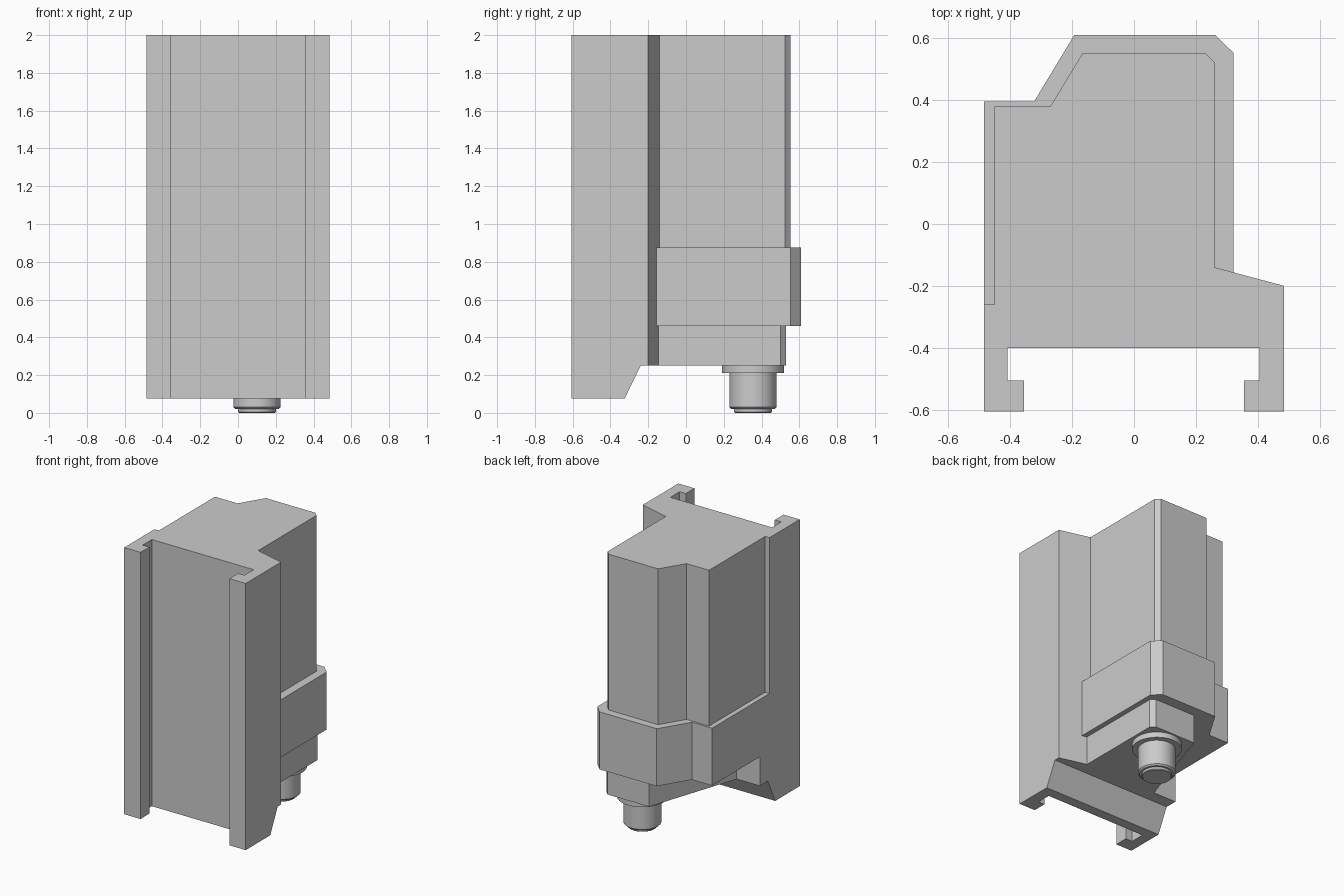
import bpy, bmesh, math
from mathutils import Vector

if "Cube" in bpy.data.objects:
    bpy.data.objects.remove(bpy.data.objects["Cube"], do_unlink=True)

grey = bpy.data.materials.new("light grey")
grey.use_nodes = True
grey.diffuse_color = (0.6, 0.6, 0.6, 1)
grey.node_tree.nodes["Principled BSDF"].inputs["Base Color"].default_value = (0.6, 0.6, 0.6, 1)

FLOOR = 0.25          # underside of the housing
FOOT = 0.075          # underside of the mounting rail
SLANT = (-0.325, -0.24)  # the underside rises between these depths


def make_object(name, bm):
    bmesh.ops.recalc_face_normals(bm, faces=bm.faces)
    mesh = bpy.data.meshes.new(name)
    bm.to_mesh(mesh)
    bm.free()
    mesh.materials.append(grey)
    ob = bpy.data.objects.new(name, mesh)
    bpy.context.collection.objects.link(ob)
    return ob


def prism(name, outline, low, high, slanted=False):
    """Extrude a plan outline upwards, optionally with the slanted underside."""
    bm = bmesh.new()
    face = bm.faces.new([bm.verts.new((x, y, low)) for x, y in outline])
    new = bmesh.ops.extrude_face_region(bm, geom=[face])["geom"]
    for v in new:
        if isinstance(v, bmesh.types.BMVert):
            v.co.z = high
    if slanted:
        for y in SLANT:
            bmesh.ops.bisect_plane(bm, geom=bm.verts[:] + bm.edges[:] + bm.faces[:],
                                   plane_co=Vector((0, y, 0)), plane_no=Vector((0, 1, 0)))
        for v in bm.verts:
            if v.co.z < low + 0.001:
                t = (v.co.y - SLANT[0]) / (SLANT[1] - SLANT[0])
                v.co.z = FOOT + (FLOOR - FOOT) * min(max(t, 0), 1)
    return make_object(name, bm)


# Mounting rail: a channel with two inward lips and a sloped right shoulder
seam = -0.26
prism("mounting_rail", [
    (-0.485, -0.605), (-0.355, -0.605), (-0.355, -0.505), (-0.408, -0.505),
    (-0.408, -0.4), (0.405, -0.4), (0.405, -0.505), (0.355, -0.505),
    (0.355, -0.605), (0.485, -0.605), (0.485, -0.2), (0.26, -0.14),
    (0.26, seam), (-0.485, seam)], FOOT, 2, slanted=True)

# Upper housing, slightly inset
prism("upper_housing", [
    (-0.45, seam), (0.26, seam), (0.26, 0.523), (0.23, 0.553),
    (-0.165, 0.553), (-0.27, 0.38), (-0.45, 0.38)], 0.875, 2)

# Wider collar around the housing
prism("collar", [
    (-0.485, seam), (0.26, seam), (0.26, -0.14), (0.322, -0.157), (0.322, 0.552),
    (0.262, 0.61), (-0.193, 0.61), (-0.323, 0.395), (-0.485, 0.395)], 0.46, 0.875)

# Lower block with a tapering left side and a short side wall
prism("lower_block", [
    (-0.485, seam), (0.26, seam), (0.26, -0.14), (0.285, -0.147), (0.285, 0.5),
    (0.255, 0.53), (-0.075, 0.53), (-0.3, -0.15), (-0.485, -0.15)],
    FLOOR, 0.46, slanted=True)

# Round connector, turned from a stepped profile
bm = bmesh.new()
profile = [(0, 0), (0.095, 0), (0.1, 0.005), (0.1, 0.02), (0.115, 0.02), (0.125, 0.03),
           (0.125, 0.21), (0.165, 0.21), (0.165, FLOOR), (0, FLOOR)]
points = [bm.verts.new((r, 0, z)) for r, z in profile]
edges = [bm.edges.new(pair) for pair in zip(points, points[1:])]
bmesh.ops.spin(bm, geom=points + edges, cent=(0, 0, 0), axis=(0, 0, 1),
               angle=math.tau, steps=48)
bmesh.ops.remove_doubles(bm, verts=bm.verts, dist=0.0005)
connector = make_object("round_connector", bm)
connector.location = (0.1, 0.355, 0)
bpy.ops.object.select_all(action='DESELECT')
connector.select_set(True)
bpy.context.view_layer.objects.active = connector
bpy.ops.object.shade_smooth_by_angle(angle=math.radians(30))
